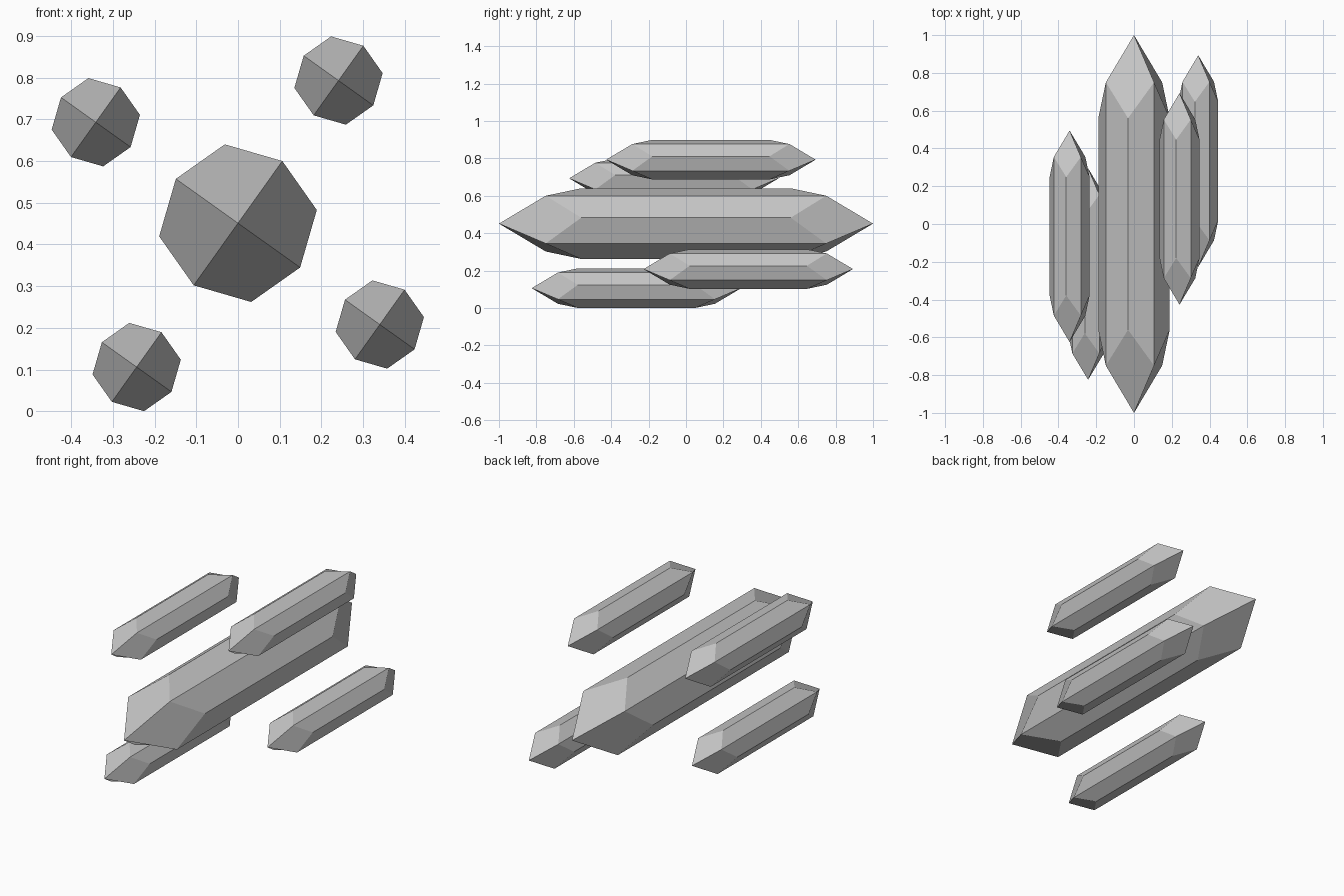
import bpy, bmesh, math

if "Cube" in bpy.data.objects:
    bpy.data.objects.remove(bpy.data.objects["Cube"])

grey = bpy.data.materials.new("crystal_grey")
grey.diffuse_color = (0.55, 0.55, 0.55, 1)
grey.use_nodes = True
grey.node_tree.nodes["Principled BSDF"].inputs["Base Color"].default_value = grey.diffuse_color

TWIST = math.radians(9.5)
MID_R, RIDGE_R = 0.1916, 0.183    # alternating corner radii
MID_Y, RIDGE_Y = 0.56, 0.75       # where corners meet the points


def crystal(name, location, scale):
    """Eight-sided shard along y with a four-faced point at each end."""
    bm = bmesh.new()
    rings, tips = [], []
    for side in (-1, 1):
        ring = []
        for i in range(8):
            r, y = (RIDGE_R, RIDGE_Y) if i % 2 else (MID_R, MID_Y)
            a = TWIST + i * math.pi / 4
            ring.append(bm.verts.new((r * math.cos(a), side * y, r * math.sin(a))))
        rings.append(ring)
        tips.append(bm.verts.new((0, side, 0)))
    front, back = rings
    # long sides
    for i in range(8):
        j = (i + 1) % 8
        bm.faces.new((front[i], front[j], back[j], back[i]))
    # kite-shaped point faces
    for ring, tip in zip(rings, tips):
        for i in range(0, 8, 2):
            bm.faces.new((tip, ring[i - 1], ring[i], ring[i + 1]))
    bmesh.ops.recalc_face_normals(bm, faces=bm.faces)
    bmesh.ops.scale(bm, vec=(scale,) * 3, verts=bm.verts)
    mesh = bpy.data.meshes.new(name)
    bm.to_mesh(mesh)
    bm.free()
    mesh.materials.append(grey)
    obj = bpy.data.objects.new(name, mesh)
    obj.location = location
    bpy.context.collection.objects.link(obj)


# large central shard and four smaller ones around it
crystal("main_crystal", (0, 0, 0.451), 1)
crystal("upper_left_crystal", (-0.341, -0.065, 0.693), 0.56)
crystal("upper_right_crystal", (0.241, 0.133, 0.793), 0.56)
crystal("lower_right_crystal", (0.34, 0.333, 0.208), 0.56)
crystal("lower_left_crystal", (-0.243, -0.265, 0.106), 0.56)
